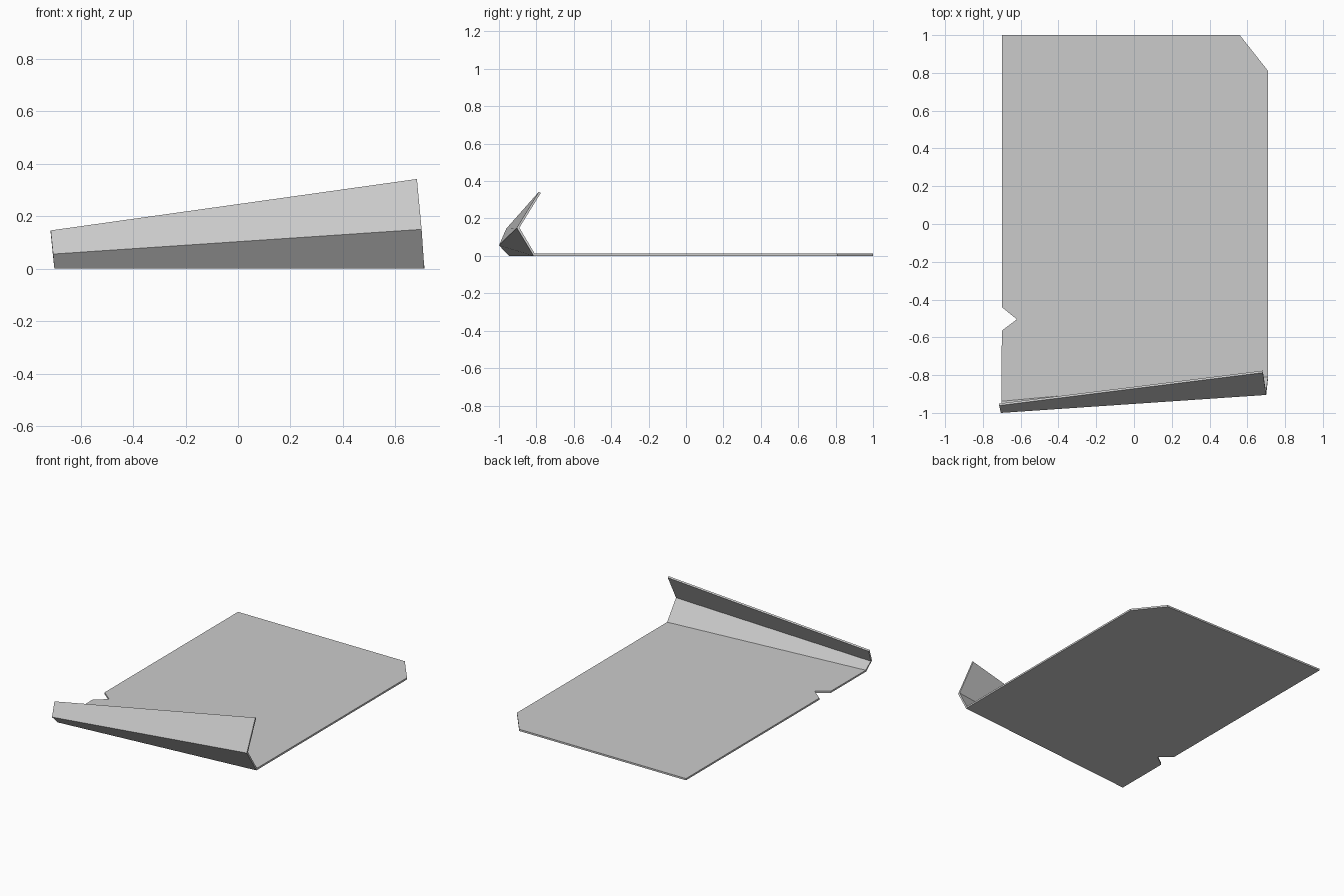
import bpy
import bmesh
from mathutils import Vector

cube = bpy.data.objects.get("Cube")
if cube:
    bpy.data.objects.remove(cube, do_unlink=True)

THICKNESS = 0.012

# Bare sheet metal
metal = bpy.data.materials.new("plain_grey")
metal.use_nodes = True
grey = (0.6, 0.6, 0.6, 1)
metal.diffuse_color = grey
metal.node_tree.nodes["Principled BSDF"].inputs["Base Color"].default_value = grey

# Fold lines, each from the left end to the right end of the sheet
base_fold = [(-0.70, -0.945, 0), (0.71, -0.815, 0)]
lip_fold = [(-0.705, -1.0, 0.056), (0.70, -0.905, 0.15)]
lip_edge = [(-0.714, -0.961, 0.146), (0.682, -0.787, 0.342)]

# Outline of the base behind the fold: clipped corner and side notch
base_outline = [(0.71, 0.81, 0), (0.56, 1, 0), (-0.70, 1, 0),
                (-0.70, -0.44, 0), (-0.62, -0.505, 0), (-0.70, -0.565, 0)]

bm = bmesh.new()


def verts(points):
    return [bm.verts.new(Vector(p)) for p in points]


fold_a, fold_b, edge = verts(base_fold), verts(lip_fold), verts(lip_edge)
bm.faces.new(fold_a + verts(base_outline))
for upper, lower in ((fold_b, fold_a), (edge, fold_b)):
    bm.faces.new([upper[0], upper[1], lower[1], lower[0]])
bm.normal_update()

mesh = bpy.data.meshes.new("folded_sheet")
bm.to_mesh(mesh)
bm.free()
mesh.materials.append(metal)
sheet = bpy.data.objects.new("folded_sheet", mesh)
bpy.context.collection.objects.link(sheet)

# Give the sheet its thickness towards the inside of the folds
solid = sheet.modifiers.new("thickness", "SOLIDIFY")
solid.thickness = THICKNESS
solid.offset = 1
solid.use_even_offset = True
